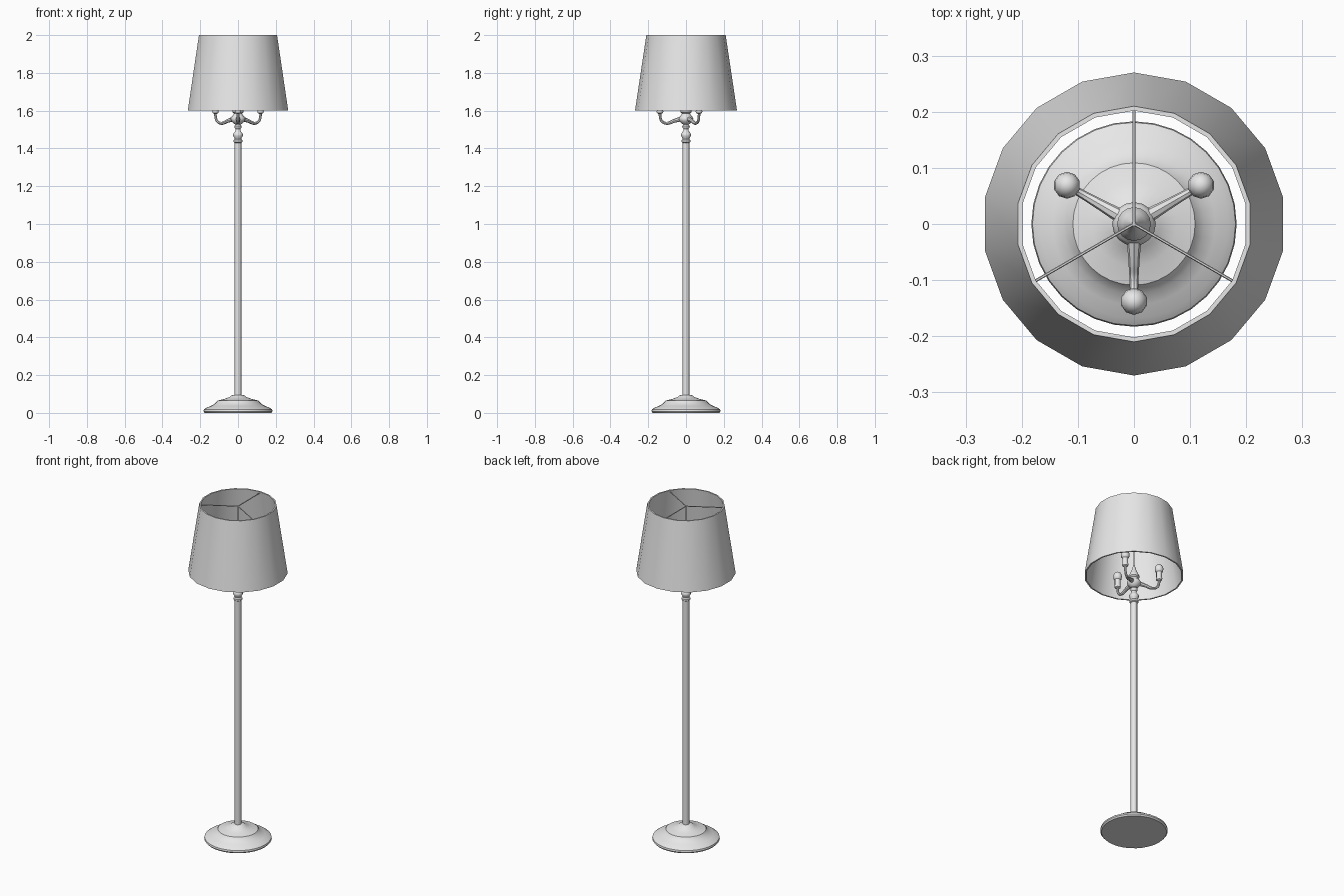
import bpy, bmesh, math
from math import sin, cos, pi, radians
from mathutils import Vector

old = bpy.data.objects.get("Cube")
if old:
    bpy.data.objects.remove(old, do_unlink=True)

grey = bpy.data.materials.new("plain grey")
grey.use_nodes = True
grey.diffuse_color = (0.8, 0.8, 0.8, 1)
grey.node_tree.nodes["Principled BSDF"].inputs["Base Color"].default_value = (0.8, 0.8, 0.8, 1)


def finish(obj, angle=40):
    """Assign the material and smooth shading with sharp creases."""
    obj.data.materials.clear()
    obj.data.materials.append(grey)
    bpy.ops.object.select_all(action='DESELECT')
    obj.select_set(True)
    bpy.context.view_layer.objects.active = obj
    bpy.ops.object.shade_smooth_by_angle(angle=radians(angle))
    return obj


def lathe(name, profile, sides, at=(0, 0), start=90, closed=False):
    """Spin (radius, height) points around a vertical axis."""
    bm = bmesh.new()
    rings = []
    for r, z in profile:
        ring = []
        for i in range(sides):
            a = radians(start) + 2 * pi * i / sides
            ring.append(bm.verts.new((at[0] + r * cos(a), at[1] + r * sin(a), z)))
        rings.append(ring)
    pairs = list(zip(rings, rings[1:]))
    if closed:
        pairs.append((rings[-1], rings[0]))
    else:
        bm.faces.new(rings[0])
        bm.faces.new(rings[-1])
    for low, high in pairs:
        for i in range(sides):
            j = (i + 1) % sides
            bm.faces.new((low[i], low[j], high[j], high[i]))
    bmesh.ops.recalc_face_normals(bm, faces=bm.faces)
    mesh = bpy.data.meshes.new(name)
    bm.to_mesh(mesh)
    bm.free()
    obj = bpy.data.objects.new(name, mesh)
    bpy.context.collection.objects.link(obj)
    return finish(obj)


def tube(name, path, radii, resolution=4, steps=6):
    """Round tube along a smooth path with a radius at each point."""
    curve = bpy.data.curves.new(name, 'CURVE')
    curve.dimensions = '3D'
    curve.bevel_depth = 1
    curve.bevel_resolution = resolution - 2
    curve.resolution_u = steps
    curve.use_fill_caps = True
    spline = curve.splines.new('BEZIER')
    spline.bezier_points.add(len(path) - 1)
    for p, co, r in zip(spline.bezier_points, path, radii):
        p.co = co
        p.radius = r
        p.handle_left_type = p.handle_right_type = 'AUTO'
    obj = bpy.data.objects.new(name, curve)
    bpy.context.collection.objects.link(obj)
    bpy.ops.object.select_all(action='DESELECT')
    obj.select_set(True)
    bpy.context.view_layer.objects.active = obj
    bpy.ops.object.convert(target='MESH')
    return finish(bpy.context.view_layer.objects.active)


# Stepped round foot
lathe("base", [(0.176, 0), (0.183, 0.008), (0.181, 0.018), (0.168, 0.027), (0.145, 0.036),
               (0.125, 0.047), (0.113, 0.059), (0.109, 0.065), (0.075, 0.073),
               (0.045, 0.084), (0.037, 0.092), (0.022, 0.096)], 32)

# Straight pole
lathe("pole", [(0.018, 0.09), (0.018, 1.44)], 12)

# Turned neck above the pole
lathe("neck", [(0.018, 1.43), (0.024, 1.434), (0.024, 1.444), (0.018, 1.45), (0.02, 1.457),
               (0.026, 1.466), (0.026, 1.476), (0.02, 1.486), (0.014, 1.492),
               (0.013, 1.503), (0.019, 1.51), (0.02, 1.518), (0.014, 1.525), (0.014, 1.54)], 14)

# Hub that carries the arms, with a pointed finial
lathe("hub", [(0.012, 1.525), (0.024, 1.533), (0.036, 1.546), (0.039, 1.557), (0.034, 1.568),
              (0.024, 1.577), (0.022, 1.585), (0.03, 1.592), (0.03, 1.599),
              (0.021, 1.615), (0.011, 1.64), (0.004, 1.665)], 16)

# Three curved arms, each with a cup and a lamp holder
for n, deg in enumerate((30, 150, 270), 1):
    d = Vector((cos(radians(deg)), sin(radians(deg)), 0))
    arm = [(0.028, 1.556), (0.065, 1.545), (0.1, 1.533), (0.127, 1.543), (0.137, 1.57), (0.138, 1.592)]
    tube(f"arm_{n}", [d * r + Vector((0, 0, z)) for r, z in arm],
         [0.013, 0.01, 0.008, 0.007, 0.007, 0.007])
    lathe(f"lamp_holder_{n}", [(0.008, 1.583), (0.016, 1.588), (0.018, 1.596), (0.016, 1.602),
                               (0.016, 1.636), (0.022, 1.642), (0.024, 1.655),
                               (0.022, 1.668), (0.015, 1.679), (0.006, 1.684)],
          10, at=(d.x * 0.138, d.y * 0.138))

# Thin rod and spokes holding the shade
lathe("shade_rod", [(0.004, 1.65), (0.004, 1.992)], 8)
for n, deg in enumerate((90, 210, 330), 1):
    tip = Vector((cos(radians(deg)) * 0.203, sin(radians(deg)) * 0.203, 1.99))
    tube(f"shade_spoke_{n}", [(0, 0, 1.99), tip], [0.0027, 0.0027], 3, 1)

# Tapered thin-walled shade
lathe("shade", [(0.27, 1.6), (0.21, 2.0), (0.202, 2.0), (0.262, 1.6)], 18, closed=True)
